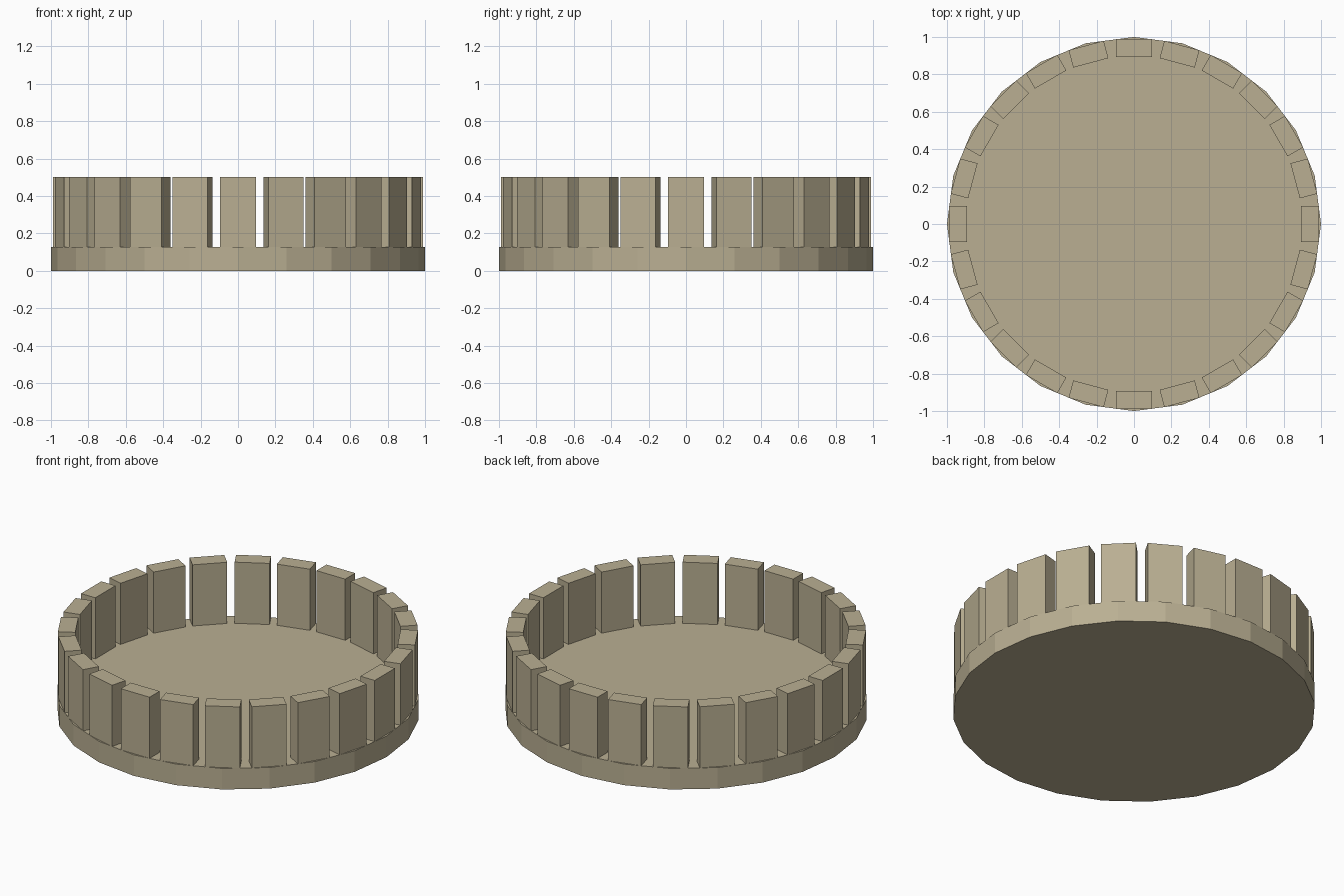
import bpy
import math

if "Cube" in bpy.data.objects:
    bpy.data.objects.remove(bpy.data.objects["Cube"])

COUNT = 24
BASE_H = 0.128
TOP = 0.5
R_IN, R_OUT, WIDTH = 0.892, 0.988, 0.194

mat = bpy.data.materials.new("sandstone")
mat.diffuse_color = (0.49, 0.43, 0.29, 1)
mat.use_nodes = True
mat.node_tree.nodes["Principled BSDF"].inputs["Base Color"].default_value = mat.diffuse_color

# Low round base with a corner on each axis
bpy.ops.mesh.primitive_cylinder_add(vertices=COUNT, radius=1, depth=BASE_H,
                                    location=(0, 0, BASE_H / 2))
base = bpy.context.object
base.name = "round_base"
base.data.materials.append(mat)

# Ring of upright blocks, one at each base corner
r_mid = (R_IN + R_OUT) / 2
block_mesh = None
for i in range(COUNT):
    a = i * math.tau / COUNT
    pos = (r_mid * math.cos(a), r_mid * math.sin(a), (BASE_H + TOP) / 2)
    if block_mesh is None:
        bpy.ops.mesh.primitive_cube_add(size=1)
        block = bpy.context.object
        block_mesh = block.data
        block_mesh.materials.append(mat)
    else:
        block = bpy.data.objects.new("block", block_mesh)
        bpy.context.collection.objects.link(block)
    block.name = f"battlement_block_{i + 1:02d}"
    block.location = pos
    block.rotation_euler = (0, 0, a)
    block.scale = (R_OUT - R_IN, WIDTH, TOP - BASE_H)
